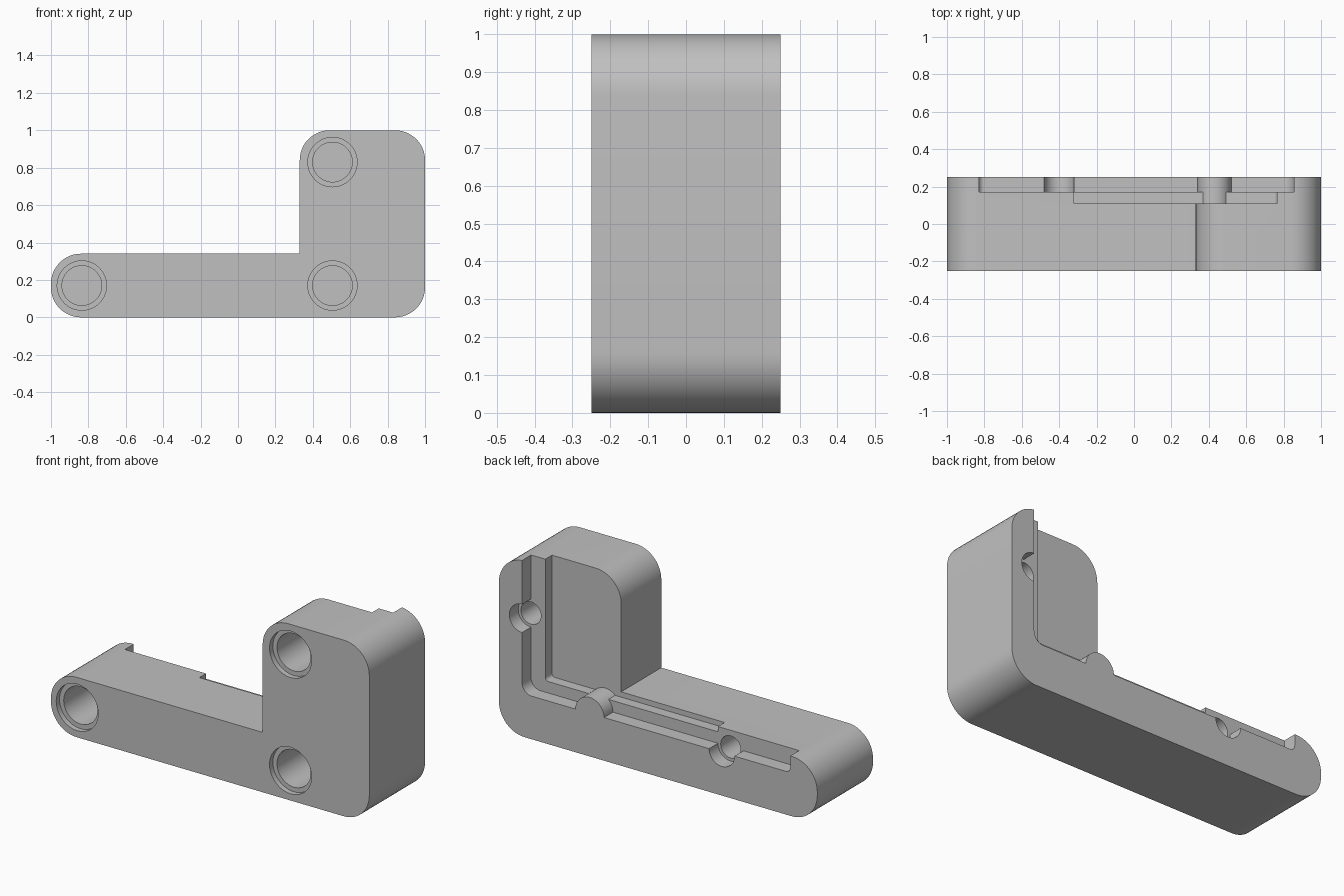
import bpy
import bmesh
import math
from mathutils import Vector

default = bpy.data.objects.get("Cube")
if default:
    bpy.data.objects.remove(default, do_unlink=True)

FRONT, BACK = -0.25, 0.25
OVER = 0.4  # how far cutters reach past the body

# One plain grey for the whole part
grey = bpy.data.materials.new("plain_grey")
grey.use_nodes = True
colour = (0.53, 0.53, 0.53, 1)
grey.diffuse_color = colour
grey.node_tree.nodes["Principled BSDF"].inputs["Base Color"].default_value = colour


def fillet(corners, steps=12):
    """Turn (x, z, radius) right-angle corners into a rounded outline."""
    pts = [Vector(c[:2]) for c in corners]
    outline = []
    for i, (p, c) in enumerate(zip(pts, corners)):
        r = c[2]
        if r == 0:
            outline.append(p)
            continue
        back = (pts[i - 1] - p).normalized()
        ahead = (pts[(i + 1) % len(pts)] - p).normalized()
        centre = p + (back + ahead) * r
        for k in range(steps + 1):
            t = math.pi / 2 * k / steps
            outline.append(centre - r * (ahead * math.cos(t) + back * math.sin(t)))
    return outline


def circle(x, z, r, sides=48):
    angles = [2 * math.pi * i / sides for i in range(sides)]
    return [Vector((x + r * math.cos(a), z + r * math.sin(a))) for a in angles]


def prism(name, outline, y0, y1):
    """Extrude an x-z outline along y."""
    bm = bmesh.new()
    face = bm.faces.new([bm.verts.new((p.x, y0, p.y)) for p in outline])
    ext = bmesh.ops.extrude_face_region(bm, geom=[face])
    moved = [v for v in ext["geom"] if isinstance(v, bmesh.types.BMVert)]
    bmesh.ops.translate(bm, verts=moved, vec=(0, y1 - y0, 0))
    bmesh.ops.recalc_face_normals(bm, faces=bm.faces)
    mesh = bpy.data.meshes.new(name)
    bm.to_mesh(mesh)
    bm.free()
    mesh.materials.append(grey)
    obj = bpy.data.objects.new(name, mesh)
    bpy.context.collection.objects.link(obj)
    return obj


def combine(target, tool, operation):
    """Apply a boolean and discard the tool."""
    tool.hide_render = True
    bpy.ops.object.select_all(action="DESELECT")
    bpy.context.view_layer.objects.active = target
    target.select_set(True)
    mod = target.modifiers.new("boolean", "BOOLEAN")
    mod.operation = operation
    mod.solver = "EXACT"
    mod.object = tool
    bpy.ops.object.modifier_apply(modifier=mod.name)
    bpy.data.objects.remove(tool, do_unlink=True)


def cut(target, outline, y0, y1):
    combine(target, prism("cutter", outline, y0, y1), "DIFFERENCE")


# L-shaped body with rounded outer corners
R = 0.16
body = prism("bracket_body", fillet([
    (-1, 0, R), (1, 0, R), (1, 1, R), (0.33, 1, R),
    (0.33, 0.34, 0), (-1, 0.34, R)]), FRONT, BACK)

# Stepped recess in the back, open at the top
RIM_X, RIM_Z = 0.855, 0.245
cut(body, fillet([(-0.83, RIM_Z, 0.03), (RIM_X, RIM_Z, 0.06),
                  (RIM_X, 1.2, 0), (-0.83, 1.2, 0)]), 0.17, OVER)
cut(body, fillet([(-0.32, 0.31, 0), (0.765, 0.31, 0.02),
                  (0.765, 1.2, 0), (-0.32, 1.2, 0)]), 0.11, OVER)

# Round locating boss on the lower rim
combine(body, prism("boss", circle(0.43, RIM_Z, 0.09), 0.05, BACK), "UNION")

# Counterbored blind holes on the rim edge
for x, z in ((-0.4, RIM_Z), (RIM_X, 0.67)):
    cut(body, circle(x, z, 0.08), 0.17, OVER)
    cut(body, circle(x, z, 0.063), 0, OVER)

# Counterbored blind holes in the front
for x, z in ((-0.835, 0.17), (0.505, 0.17), (0.505, 0.83)):
    cut(body, circle(x, z, 0.132), -OVER, FRONT + 0.03)
    cut(body, circle(x, z, 0.106), -OVER, 0.05)

bpy.ops.object.shade_smooth_by_angle(angle=math.radians(30))
